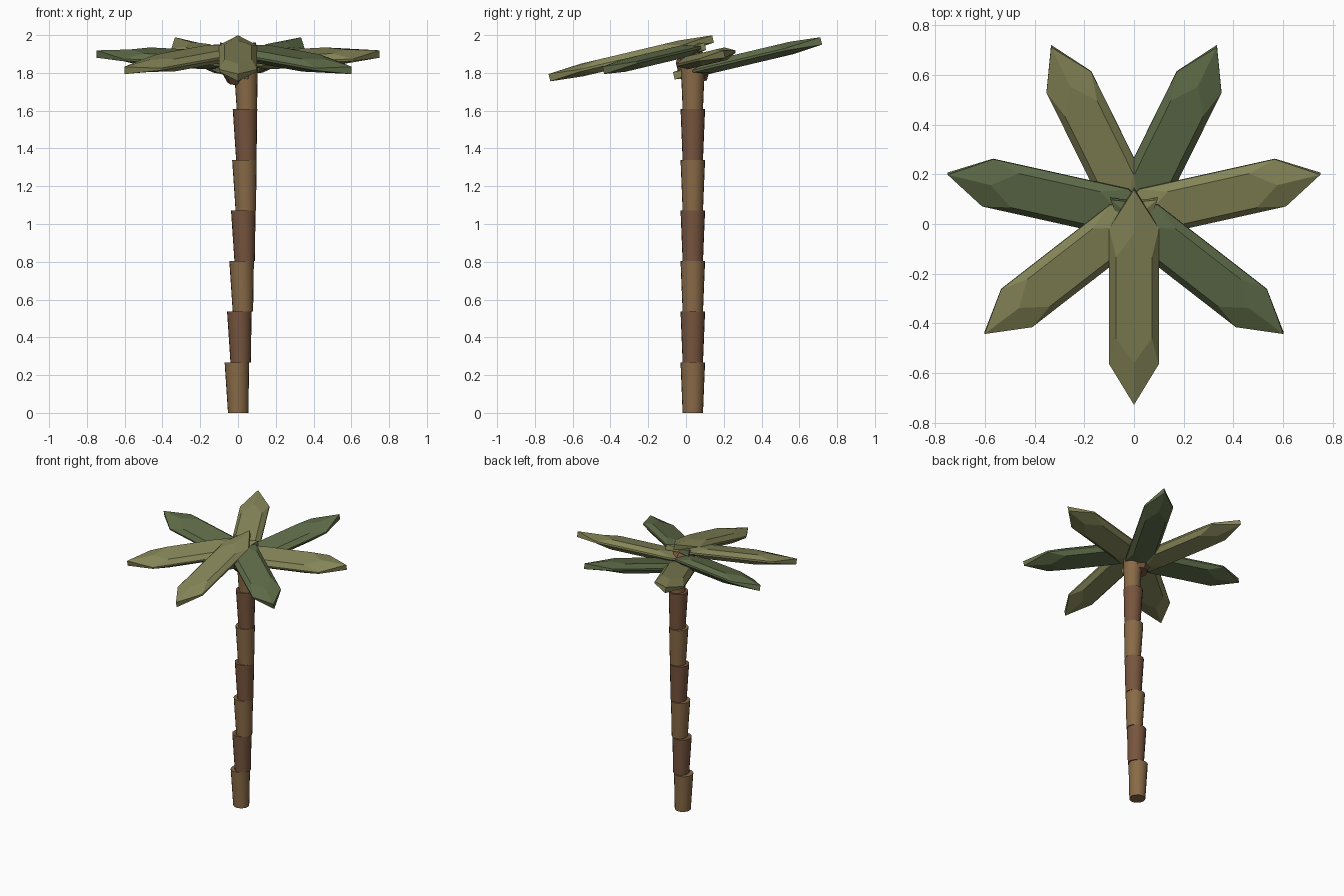
import bpy, bmesh, math
from mathutils import Matrix, Vector

if "Cube" in bpy.data.objects:
    bpy.data.objects.remove(bpy.data.objects["Cube"])

def material(name, rgb):
    m = bpy.data.materials.new(name)
    m.diffuse_color = (*rgb, 1)
    m.use_nodes = True
    m.node_tree.nodes["Principled BSDF"].inputs["Base Color"].default_value = m.diffuse_color
    return m

TAN = material("tan_bark", (0.25, 0.145, 0.062))
BROWN = material("brown_bark", (0.185, 0.09, 0.048))
KHAKI = material("khaki_leaf", (0.235, 0.235, 0.098))
GREEN = material("green_leaf", (0.115, 0.15, 0.066))

def loft(name, rings, mat, matrix=Matrix(), smooth=False):
    """Skin equal-length closed rings and cap both ends."""
    bm = bmesh.new()
    loops = [[bm.verts.new(matrix @ Vector(p)) for p in r] for r in rings]
    n = len(loops[0])
    for a, b in zip(loops, loops[1:]):
        for i in range(n):
            j = (i + 1) % n
            bm.faces.new((a[i], a[j], b[j], b[i])).smooth = smooth
    bm.faces.new(loops[0][::-1])
    bm.faces.new(loops[-1])
    bmesh.ops.recalc_face_normals(bm, faces=bm.faces)
    for e in bm.edges:  # keep the end rims crisp
        e.smooth = e.calc_face_angle(0) < math.radians(40)
    me = bpy.data.meshes.new(name)
    bm.to_mesh(me)
    bm.free()
    me.materials.append(mat)
    ob = bpy.data.objects.new(name, me)
    bpy.context.collection.objects.link(ob)
    return ob

def circle(x, y, z, r, n=20):
    return [(x + r * math.cos(2 * math.pi * i / n),
             y + r * math.sin(2 * math.pi * i / n), z) for i in range(n)]

CY = 0.036   # trunk and crown axis in y
H = 0.268    # segment height

# Trunk: flared segments stepping along a gentle curve
top_x = [-0.006, 0.007, 0.019, 0.028, 0.034, 0.037, 0.040]
for i, x in enumerate(top_x):
    z = i * H
    loft(f"trunk_segment_{i + 1}",
         [circle(x + 0.007, CY, z, 0.054), circle(x, CY, z + H, 0.065)],
         BROWN if i % 2 else TAN, smooth=True)

# Crown core: small tilted brown knob under the leaves
tilt = Matrix.Rotation(math.radians(13.3), 4, 'X')
loft("crown_core",
     [circle(0, 0, -0.09, 0.055, 8), circle(0, 0, -0.04, 0.083, 8),
      circle(0, 0, 0.04, 0.083, 8), circle(0, 0, 0.09, 0.05, 8)],
     BROWN, Matrix.Translation((0, CY, 1.835)) @ tilt)

# Leaves: long hexagons around the trunk, each tilted about its own centre,
# blunt at the tips and pinched thin along the sides
outline = [(0.445, 0), (0.28, 0.1), (-0.28, 0.1),
           (-0.445, 0), (-0.28, -0.1), (0.28, -0.1)]

def rim(sign):
    return [(x, y, sign * (0.006 if y else 0.02)) for x, y in outline]

def inner(sign):
    return [(x * 0.6, y * 0.72, sign * 0.034) for x, y in outline]

for k in range(7):
    a = -math.pi / 2 + k * 2 * math.pi / 7
    place = Matrix.Translation((0.324 * math.cos(a), 0.034 + 0.324 * math.sin(a), 1.877))
    loft(f"leaf_{k + 1}", [inner(-1), rim(-1), rim(1), inner(1)],
         GREEN if k % 2 else KHAKI,
         place @ tilt @ Matrix.Rotation(a, 4, 'Z'))
